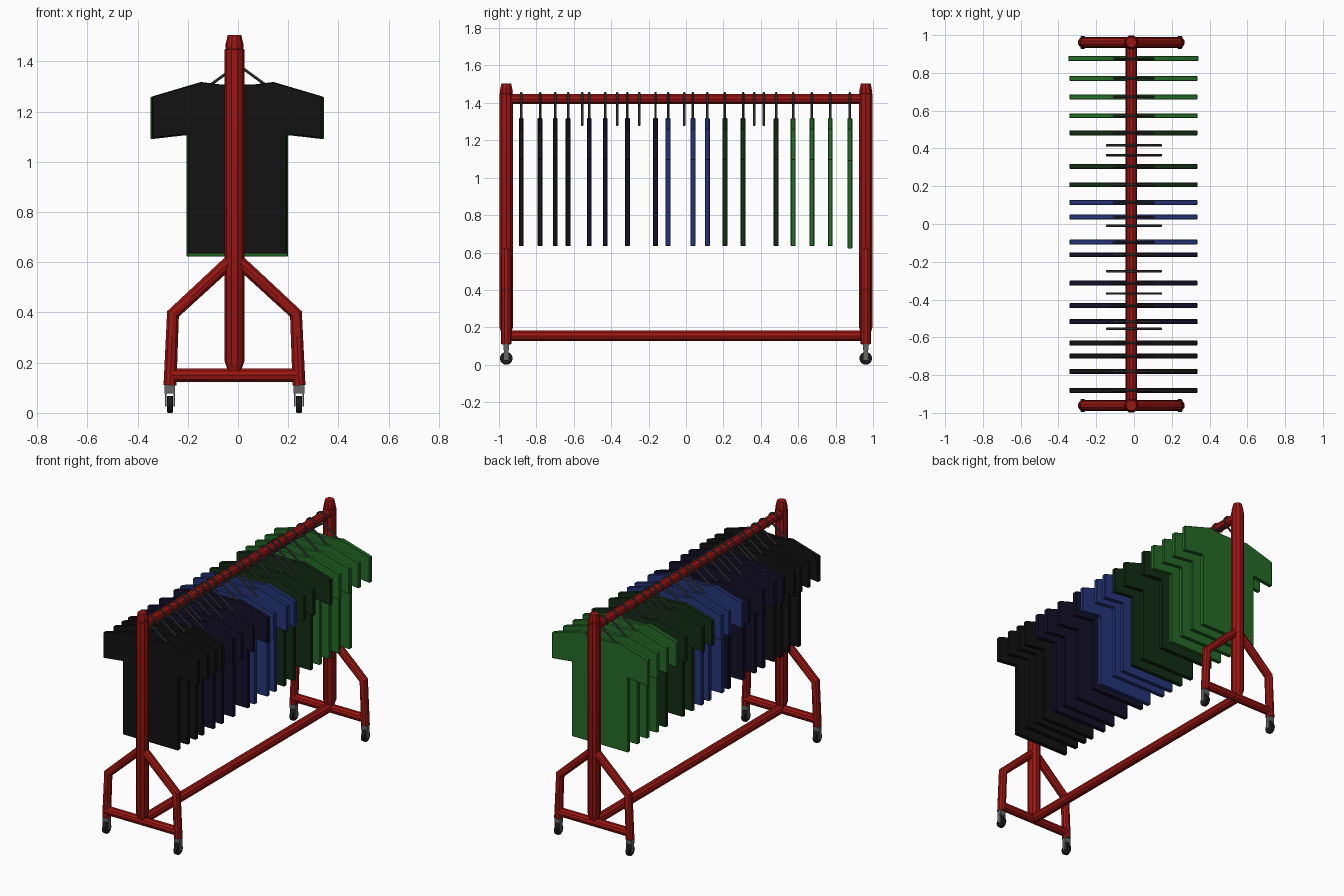
import bpy, bmesh
from math import sin, cos, pi, radians

if "Cube" in bpy.data.objects:
    bpy.data.objects.remove(bpy.data.objects["Cube"])

CX = -0.014      # centre line of the frame
END_Y = 0.961    # end posts


def material(name, rgb):
    m = bpy.data.materials.new(name)
    m.diffuse_color = (*rgb, 1)
    m.use_nodes = True
    m.node_tree.nodes["Principled BSDF"].inputs["Base Color"].default_value = m.diffuse_color
    return m


RED = material("red_paint", (0.33, 0.008, 0.006))
STEEL = material("dark_steel", (0.045, 0.045, 0.045))
FORK = material("grey_steel", (0.13, 0.13, 0.13))
RUBBER = material("rubber", (0.01, 0.01, 0.01))
CLOTH = {
    "black": material("black_cloth", (0.006, 0.006, 0.006)),
    "navy": material("navy_cloth", (0.007, 0.005, 0.022)),
    "blue": material("blue_cloth", (0.018, 0.035, 0.19)),
    "pine": material("pine_cloth", (0.006, 0.026, 0.007)),
    "green": material("green_cloth", (0.018, 0.15, 0.02)),
}


def tube(name, paths, r, mat, res=3):
    """Round tubes along paths; a point may carry a 4th value, its radius factor."""
    cu = bpy.data.curves.new(name, 'CURVE')
    cu.dimensions = '3D'
    cu.bevel_depth, cu.bevel_resolution, cu.use_fill_caps = r, res, True
    for path in paths:
        s = cu.splines.new('POLY')
        s.points.add(len(path) - 1)
        for p, co in zip(s.points, path):
            p.co = (*co[:3], 1)
            p.radius = co[3] if len(co) > 3 else 1
    ob = bpy.data.objects.new(name, cu)
    bpy.context.collection.objects.link(ob)
    bpy.ops.object.select_all(action='DESELECT')
    ob.select_set(True)
    bpy.context.view_layer.objects.active = ob
    bpy.ops.object.convert(target='MESH')
    ob = bpy.context.object
    ob.data.materials.clear()
    ob.data.materials.append(mat)
    bpy.ops.object.shade_smooth_by_angle(angle=radians(30))
    return ob


def box(name, loc, size, mat):
    bpy.ops.mesh.primitive_cube_add(size=1, location=loc)
    ob = bpy.context.object
    ob.name, ob.scale = name, size
    ob.data.materials.append(mat)


# Long rails
tube("hanging_rail", [[(CX, -END_Y, 1.421), (CX, END_Y, 1.421)]], 0.029, RED)
tube("bottom_rail", [[(CX, -END_Y, 0.155), (CX, END_Y, 0.155)]], 0.03, RED)

for y, end in ((-END_Y, "front"), (END_Y, "back")):
    # Post with tapered foot and cap
    tube(end + "_post", [[(CX, y, 0.16, .62), (CX, y, 0.205, 1), (CX, y, 1.448, 1),
                          (CX, y, 1.452, .8)]], 0.039, RED)
    tube(end + "_post_cap", [[(CX, y, 1.445, .9), (CX, y, 1.462, 1),
                              (CX, y, 1.49, .82), (CX, y, 1.505, .74)]], 0.037, RED)
    # Base bar and bent legs
    tube(end + "_base_bar", [[(CX - .255, y, 0.15), (CX + .255, y, 0.15)]], 0.028, RED)
    for s, side in ((-1, "left"), (1, "right")):
        part = f"{end}_{side}_"
        tube(part + "leg", [[(CX + s * .257, y, 0.11), (CX + s * .245, y, 0.394),
                             (CX, y, 0.62)]], 0.027, RED)
        # Caster
        x = CX + s * .257
        box(part + "caster_top", (x, y, 0.095), (0.042, 0.028, 0.034), FORK)
        for t in (-1, 1):
            box(part + "caster_fork", (x + t * .0175, y, 0.063), (0.006, 0.026, 0.075), FORK)
        bpy.ops.mesh.primitive_cylinder_add(vertices=16, radius=0.034, depth=0.025,
                                            location=(x, y, 0.034), rotation=(0, pi / 2, 0))
        wheel = bpy.context.object
        wheel.name = part + "wheel"
        wheel.data.materials.append(RUBBER)
        bev = wheel.modifiers.new("bevel", 'BEVEL')
        bev.width, bev.segments, bev.limit_method = 0.005, 2, 'ANGLE'

# Hanger: hook round the rail and two arms
hook = [(CX + .033 * cos(a), 0, 1.42 + .033 * sin(a))
        for a in [radians(200 - 29 * i) for i in range(10)]]
hook.append((0, 0, 1.375))
arms = [(-.145, 0, 1.281), (-.012, 0, 1.378), (0, 0, 1.383), (.012, 0, 1.378), (.145, 0, 1.281)]
hanger = tube("hanger", [hook, arms], 0.0065, STEEL, res=1)
hanger_mesh = hanger.data
bpy.data.objects.remove(hanger)


def add_hanger(y):
    ob = bpy.data.objects.new("hanger", hanger_mesh)
    ob.location.y = y
    bpy.context.collection.objects.link(ob)


# Shirt half outline, mirrored and given thickness
HALF = [(0, 1.307), (.07, 1.309), (.143, 1.318), (.339, 1.26),
        (.339, 1.094), (.198, 1.11), (.198, .634), (0, .634)]


def add_shirt(y, colour, size=1.0):
    outline = HALF + [(-x, z) for x, z in HALF[-2:0:-1]]
    bm = bmesh.new()
    face = bm.faces.new([bm.verts.new((x * size, -.013, 1.318 + (z - 1.318) * size))
                         for x, z in outline])
    out = bmesh.ops.extrude_face_region(bm, geom=[face])
    bmesh.ops.translate(bm, vec=(0, .026, 0),
                        verts=[v for v in out["geom"] if isinstance(v, bmesh.types.BMVert)])
    bmesh.ops.recalc_face_normals(bm, faces=bm.faces)
    me = bpy.data.meshes.new("shirt")
    bm.to_mesh(me)
    bm.free()
    me.materials.append(CLOTH[colour])
    ob = bpy.data.objects.new(colour + "_shirt", me)
    ob.location = (-.003, y, 0)
    bpy.context.collection.objects.link(ob)
    bev = ob.modifiers.new("soft_edges", 'BEVEL')
    bev.width, bev.segments, bev.limit_method = 0.003, 1, 'ANGLE'
    bev.angle_limit = radians(60)


# Shirts along the rail by colour
SHIRTS = {
    "black": (-.881, -.780, -.699, -.630),
    "navy": (-.517, -.432, -.313, -.163),
    "blue": (-.096, .037, .114),
    "pine": (.208, .305, .482),
    "green": (.573, .673, .771, .876),
}
for colour, places in SHIRTS.items():
    for y in places:
        add_shirt(y, colour, 1.017 if y == .876 else 1.0)
        add_hanger(y)

# Empty hangers
for y in (-.555, -.368, -.25, -.009, .365, .416):
    add_hanger(y)
